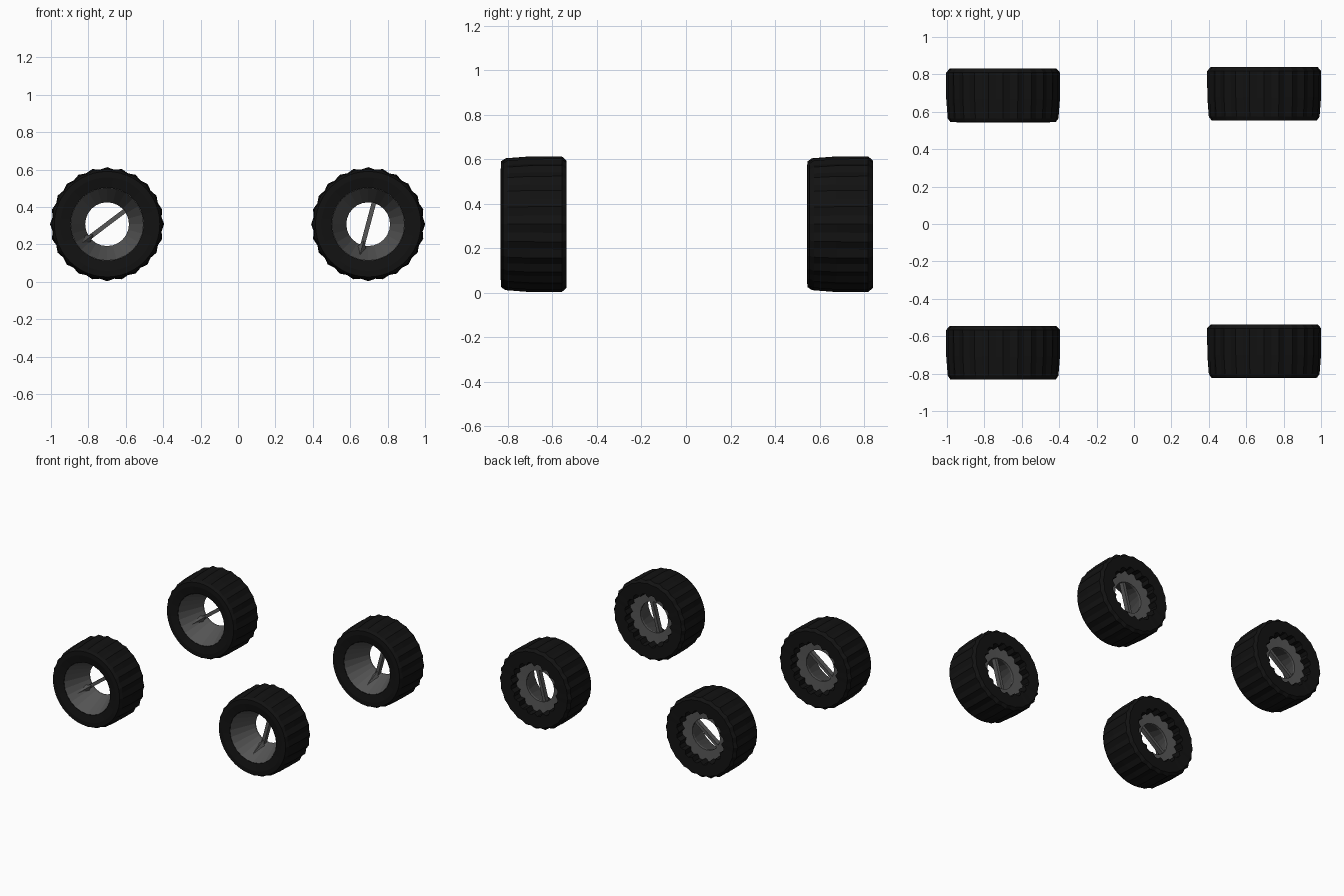
import bpy, bmesh, math
from mathutils import Matrix

if "Cube" in bpy.data.objects:
    bpy.data.objects.remove(bpy.data.objects["Cube"])

N = 48


def material(name, v):
    m = bpy.data.materials.new(name)
    m.diffuse_color = (v, v, v, 1)
    m.use_nodes = True
    m.node_tree.nodes["Principled BSDF"].inputs["Base Color"].default_value = m.diffuse_color
    return m


RUBBER = material("rubber", 0.006)
METAL = material("dark_metal", 0.09)


def make_object(name, bm, mat, matrix):
    me = bpy.data.meshes.new(name)
    bmesh.ops.recalc_face_normals(bm, faces=bm.faces[:])
    bm.to_mesh(me)
    bm.free()
    me.materials.append(mat)
    ob = bpy.data.objects.new(name, me)
    ob.matrix_world = matrix
    bpy.context.collection.objects.link(ob)
    return ob


def lathe(name, profile, mat, matrix, n=N):
    """Spin (radius, y, bump, period) around y; every period-th vertex gets the bump."""
    bm = bmesh.new()
    rings = []
    for r, y, bump, period in profile:
        ring = []
        for i in range(n):
            rr = r + (bump if i % period == 0 else 0)
            a = 2 * math.pi * i / n
            ring.append(bm.verts.new((rr * math.cos(a), y, rr * math.sin(a))))
        rings.append(ring)
    for a, b in zip(rings, rings[1:]):
        for i in range(n):
            j = (i + 1) % n
            bm.faces.new((a[i], a[j], b[j], b[i]))
    return make_object(name, bm, mat, matrix)


def wheel(label, x, y, angle):
    place = Matrix.Translation((x, y, 0.308))
    spin = place @ Matrix.Rotation(-angle, 4, 'Y')

    # tyre with ribbed tread, scalloped bore at the back
    lathe(label + "_tyre", [
        (0.195, -0.132, 0, 1), (0.25, -0.143, 0, 1), (0.282, -0.142, 0, 1),
        (0.288, -0.122, 0.008, 2), (0.293, -0.02, 0.011, 2), (0.294, 0.122, 0.011, 2),
        (0.28, 0.144, 0.005, 2), (0.20, 0.142, -0.022, 3), (0.20, 0.07, -0.022, 3)],
        RUBBER, place)

    # deep dished rim with open centre
    lathe(label + "_rim", [
        (0.195, -0.132, 0, 1), (0.117, 0.055, 0, 1),
        (0.117, 0.07, 0, 1), (0.203, 0.075, 0, 1)], METAL, place, 24)

    # cross bar over the open centre
    bm = bmesh.new()
    bmesh.ops.create_cube(bm, size=1)
    bmesh.ops.transform(bm, verts=bm.verts, matrix=Matrix.Translation((0.0, 0.045, 0))
                        @ Matrix.Diagonal((0.24, 0.035, 0.024, 1)))
    make_object(label + "_cross_bar", bm, METAL, spin)

    # pointed fin on the dish wall where the bar starts
    bm = bmesh.new()
    pts = [(-0.198, -0.12, 0), (-0.135, 0.02, 0.026), (-0.135, 0.02, -0.026),
           (-0.09, 0.03, 0), (-0.145, -0.03, 0)]
    t, l, r, e, m = [bm.verts.new(p) for p in pts]
    for f in ((t, l, m), (t, m, r), (l, e, m), (m, e, r), (t, r, l), (l, r, e)):
        bm.faces.new(f)
    make_object(label + "_fin", bm, METAL, spin)


# left and right pairs sit at slightly different depths and rotations
for side, x, shift, angle in (("left", -0.70, -0.002, 37), ("right", 0.696, 0.007, 75)):
    for end, y in (("front", -0.687), ("back", 0.689)):
        wheel(end + "_" + side, x, y + shift, math.radians(angle))
